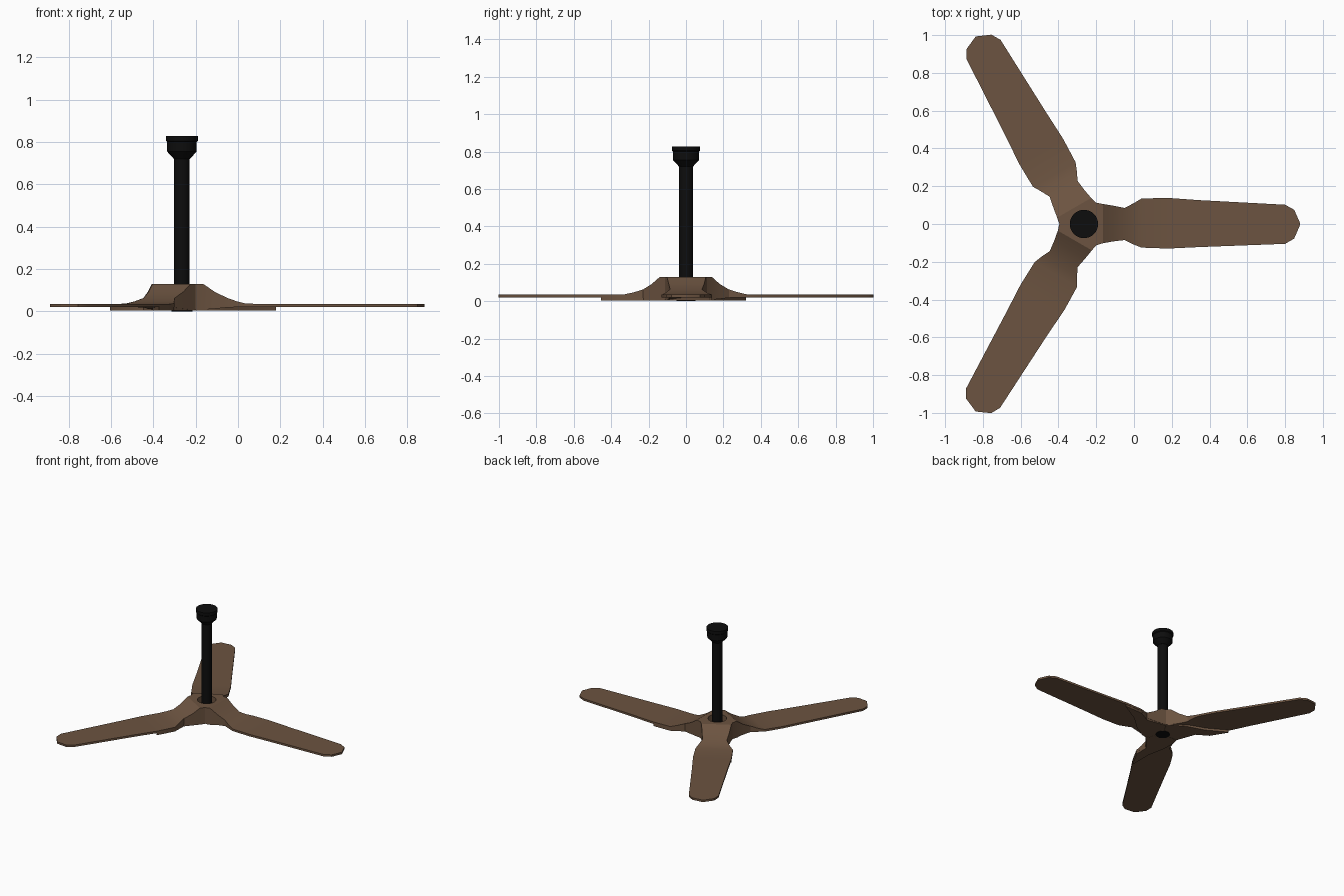
import bpy, bmesh, math
from mathutils import Matrix, Vector

if "Cube" in bpy.data.objects:
    bpy.data.objects.remove(bpy.data.objects["Cube"])

CENTRE = Vector((-0.265, 0, 0))


def material(name, rgb):
    m = bpy.data.materials.new(name)
    m.diffuse_color = (*rgb, 1)
    m.use_nodes = True
    m.node_tree.nodes["Principled BSDF"].inputs["Base Color"].default_value = m.diffuse_color
    return m


wood = material("brown wood", (0.15, 0.088, 0.052))
black = material("black metal", (0.004, 0.004, 0.004))


def finish(bm, name, mat, angle=0.0):
    bmesh.ops.remove_doubles(bm, verts=bm.verts, dist=0.0005)
    bmesh.ops.recalc_face_normals(bm, faces=bm.faces)
    me = bpy.data.meshes.new(name)
    bm.to_mesh(me)
    bm.free()
    me.materials.append(mat)
    ob = bpy.data.objects.new(name, me)
    bpy.context.collection.objects.link(ob)
    bpy.ops.object.select_all(action='DESELECT')
    ob.select_set(True)
    bpy.context.view_layer.objects.active = ob
    bpy.ops.object.shade_smooth_by_angle(angle=math.radians(32))
    ob.matrix_world = Matrix.Translation(CENTRE) @ Matrix.Rotation(angle, 4, 'Z')
    return ob


# blade cross-sections: radius, low edge, high edge, top height, bottom height
SECTIONS = [
    (0.065, -0.1126, 0.1126, 0.130, 0.008), (0.100, -0.102, 0.106, 0.130, 0.008),
    (0.155, -0.092, 0.097, 0.092, 0.012), (0.215, -0.085, 0.085, 0.063, 0.018),
    (0.260, -0.107, 0.108, 0.047, 0.020), (0.305, -0.125, 0.135, 0.036, 0.020),
    (0.445, -0.130, 0.138, 0.035, 0.020), (0.615, -0.122, 0.126, 0.035, 0.020),
    (1.065, -0.105, 0.102, 0.035, 0.020), (1.113, -0.077, 0.075, 0.035, 0.020),
    (1.145, -0.003, 0.003, 0.035, 0.020)]
RECESS_R, RECESS_Z = 0.065, 0.085


def blade(name, angle):
    """One third of the hub with its blade, as a single lofted piece."""
    bm = bmesh.new()
    rings = [[bm.verts.new(p) for p in ((r, a, t), (r, b, t), (r, b, u), (r, a, u))]
             for r, a, b, t, u in SECTIONS]
    for i, (p, q) in enumerate(zip(rings, rings[1:])):
        for k in range(4):
            if i == 0 and k in (0, 2):
                continue
            bm.faces.new((p[k], p[(k + 1) % 4], q[(k + 1) % 4], q[k]))
    bm.faces.new(rings[-1])
    # hub top around a round recess, then recess wall and floor
    arcs = []
    for z in (0.130, RECESS_Z):
        arcs.append([bm.verts.new((RECESS_R * math.cos(t), RECESS_R * math.sin(t), z))
                     for t in (math.radians(60 - 15 * k) for k in range(9))])
    up, low = arcs
    bm.faces.new(up + [rings[0][0], rings[1][0], rings[1][1], rings[0][1]])
    for k in range(8):
        bm.faces.new((up[k], up[k + 1], low[k + 1], low[k]))
    bm.faces.new(low + [bm.verts.new((0, 0, RECESS_Z))])
    # hub underside
    bm.faces.new([bm.verts.new((0, 0, 0.008)), rings[0][3], rings[1][3],
                  rings[1][2], rings[0][2]])
    return finish(bm, name, wood, angle)


def under_vane(name, angle):
    """Tapering plate under the leading edge of the blade."""
    pts = [(0, 0), (0.065, -0.11), (0.11, -0.098), (0.20, -0.045), (0.30, 0.045),
           (0.445, 0.128), (0.445, 0.136), (0.305, 0.133), (0.215, 0.084), (0.065, 0.11)]
    bm = bmesh.new()
    f = bm.faces.new([bm.verts.new((x, y, 0.003)) for x, y in pts])
    ext = bmesh.ops.extrude_face_region(bm, geom=[f])
    top = [v for v in ext["geom"] if isinstance(v, bmesh.types.BMVert)]
    bmesh.ops.translate(bm, verts=top, vec=(0, 0, 0.019))
    return finish(bm, name, wood, angle)


def lathe(name, profile, mat, sides=32):
    bm = bmesh.new()
    vs = [bm.verts.new((r, 0, z)) for r, z in profile]
    es = [bm.edges.new(e) for e in zip(vs, vs[1:])]
    bmesh.ops.spin(bm, geom=vs + es, cent=(0, 0, 0), axis=(0, 0, 1),
                   angle=math.tau, steps=sides)
    return finish(bm, name, mat)


for n in range(3):
    blade(f"blade_{n + 1}", n * math.tau / 3)
    under_vane(f"under_vane_{n + 1}", n * math.tau / 3)

# hanging rod, ceiling cup and bottom cap
lathe("rod", [(0, 0.02), (0.037, 0.02), (0.037, 0.74), (0, 0.74)], black)
lathe("ceiling_cup", [(0, 0.72), (0.038, 0.72), (0.07, 0.755), (0.07, 0.80),
                      (0.075, 0.805), (0.075, 0.828), (0, 0.828)], black)
lathe("bottom_cap", [(0, 0.0), (0.05, 0.0), (0.05, 0.012), (0, 0.012)], black)
